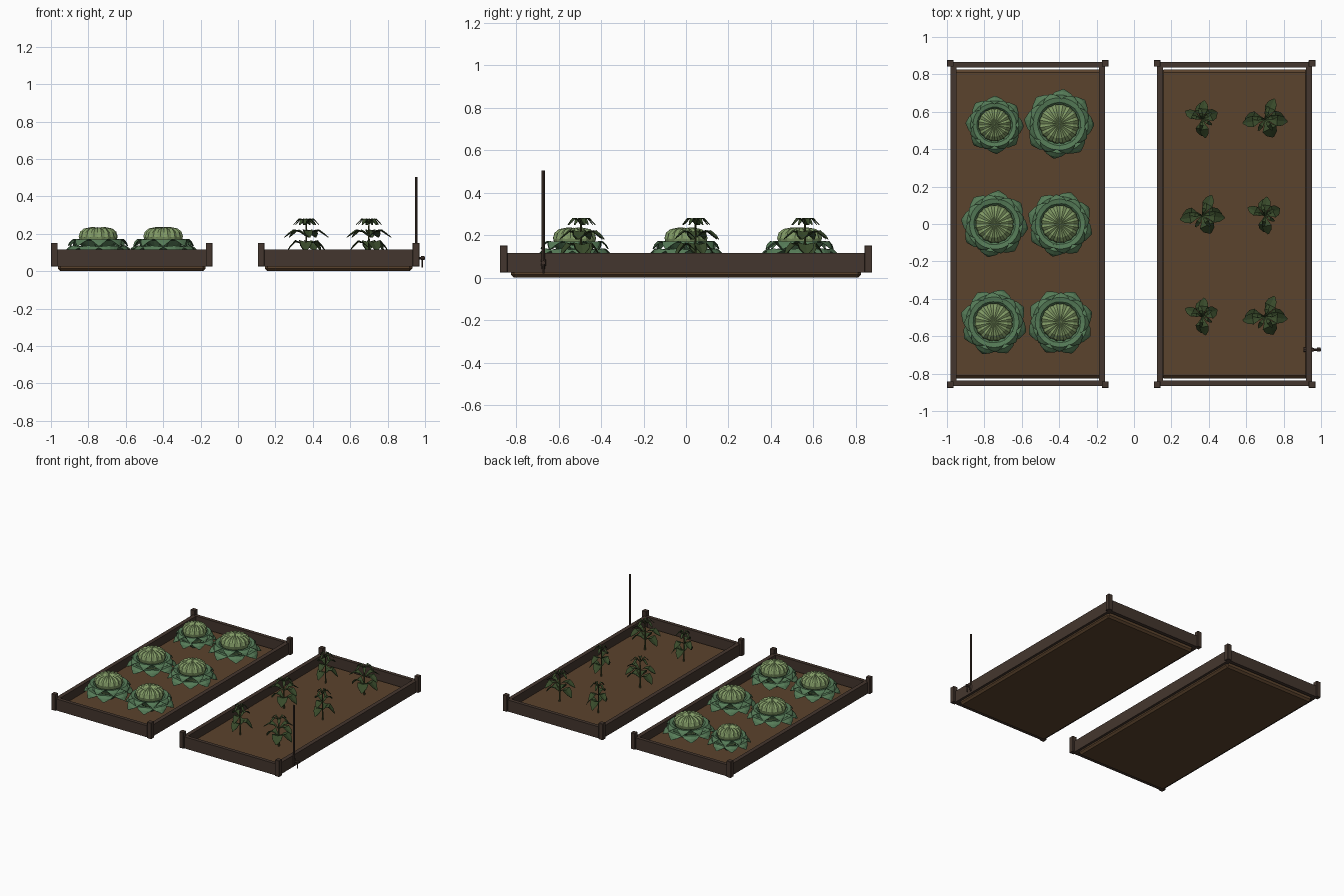
import bpy, bmesh, math, random
from mathutils import Matrix, Vector

if "Cube" in bpy.data.objects:
    bpy.data.objects.remove(bpy.data.objects["Cube"])

random.seed(4)
SOIL_TOP = 0.05


def material(name, rgb):
    m = bpy.data.materials.new(name)
    lin = [((c / 255 + 0.055) / 1.055) ** 2.4 for c in rgb]
    m.diffuse_color = (*lin, 1)
    m.use_nodes = True
    m.node_tree.nodes["Principled BSDF"].inputs["Base Color"].default_value = m.diffuse_color
    return m


WOOD = material("dark wood", (68, 54, 46))
SOIL = material("brown soil", (91, 67, 45))
LEAF = material("cabbage leaf green", (86, 124, 88))
HEAD = material("cabbage heart green", (130, 155, 102))
PEPPER = material("dark leaf green", (56, 74, 42))
STEM = material("olive stem", (70, 76, 42))
METAL = material("dark pipe", (66, 52, 44))


def finish(bm, name, mats, loc=(0, 0, 0)):
    me = bpy.data.meshes.new(name)
    bm.to_mesh(me)
    bm.free()
    for m in mats:
        me.materials.append(m)
    ob = bpy.data.objects.new(name, me)
    ob.location = loc
    bpy.context.collection.objects.link(ob)
    return ob


def box(name, lo, hi, mat, bevel=0.0):
    bm = bmesh.new()
    lo, hi = Vector(lo), Vector(hi)
    bmesh.ops.create_cube(bm, size=1, matrix=Matrix.Translation((lo + hi) / 2)
                          @ Matrix.Diagonal((*(hi - lo), 1)))
    if bevel:
        bmesh.ops.bevel(bm, geom=bm.edges[:], offset=bevel, segments=1, affect='EDGES')
    return finish(bm, name, [mat])


def rod(bm, a, b, r, sides=8, r2=None, mat=0):
    a, b = Vector(a), Vector(b)
    rot = (b - a).to_track_quat('Z', 'Y').to_matrix().to_4x4()
    res = bmesh.ops.create_cone(bm, cap_ends=True, segments=sides, radius1=r,
                                radius2=r if r2 is None else r2, depth=(b - a).length,
                                matrix=Matrix.Translation((a + b) / 2) @ rot)
    for f in {f for v in res["verts"] for f in v.link_faces}:
        f.material_index = mat


def leaf(bm, spine, angle, cup=0.0, sweep=0.0, mat=0):
    """Sheet leaf: spine of (reach, height, half width), turned about z."""
    rot = Matrix.Rotation(angle, 3, 'Z')
    rows = []
    for r, z, w in spine:
        rows.append([bm.verts.new(rot @ Vector((r - sweep * v * v * w, v * w, z + cup * abs(v) * w)))
                     for v in (-1, -0.5, 0, 0.5, 1)])
    for p, q in zip(rows, rows[1:]):
        for i in range(4):
            f = bm.faces.new((p[i], q[i], q[i + 1], p[i + 1]))
            f.material_index = mat


def thicken(ob, t):
    mod = ob.modifiers.new("thickness", 'SOLIDIFY')
    mod.thickness = t
    mod.offset = 0


# Raised beds: soil slab, four boards, four corner posts
for side, cx in (("left", -0.568), ("right", 0.538)):
    box(f"{side}_soil", (cx - 0.394, -0.825, 0), (cx + 0.394, 0.825, SOIL_TOP), SOIL, 0.014)
    for s, n in ((-1, "a"), (1, "b")):
        x, y = cx + s * 0.398, s * 0.852
        box(f"{side}_long_board_{n}", (x - 0.016, -0.86, 0.025), (x + 0.016, 0.86, 0.115), WOOD)
        box(f"{side}_end_board_{n}", (cx - 0.41, y - 0.014, 0.025), (cx + 0.41, y + 0.014, 0.115), WOOD)
        for t in (-1, 1):
            px, py = cx + s * 0.414, t * 0.859
            box(f"{side}_post_{n}{t}", (px - 0.018, py - 0.018, 0.025),
                (px + 0.018, py + 0.018, 0.152), WOOD, 0.002)


# Cabbages: ribbed flattened heart with two rings of drooping leaves
def cabbage(name, x, y, size, turn):
    bm = bmesh.new()
    n = 32
    rings = []
    for r, z in ((0.07, 0.06), (0.1, 0.11), (0.108, 0.137), (0.1, 0.162), (0.078, 0.179), (0.04, 0.186)):
        ring = []
        for i in range(n):
            k = 1 if i % 2 else 0.95
            a = math.tau * i / n
            ring.append(bm.verts.new((r * k * math.cos(a), r * k * math.sin(a), z - (1 - k) * 0.1)))
        rings.append(ring)
    for p, q in zip(rings, rings[1:]):
        for i in range(n):
            j = (i + 1) % n
            bm.faces.new((p[i], p[j], q[j], q[i]))
    top = bm.verts.new((0, 0, 0.185))
    for i in range(n):
        bm.faces.new((rings[-1][i], rings[-1][(i + 1) % n], top))
    head = finish(bm, name + "_heart", [HEAD], (x, y, SOIL_TOP))

    bm = bmesh.new()
    outer = [(0.02, 0.0, 0.02), (0.08, 0.045, 0.055), (0.125, 0.082, 0.068),
             (0.155, 0.086, 0.064), (0.174, 0.07, 0.045), (0.186, 0.046, 0.006)]
    inner = [(0.03, 0.02, 0.025), (0.085, 0.085, 0.05), (0.115, 0.115, 0.056),
             (0.14, 0.119, 0.05), (0.157, 0.104, 0.03), (0.166, 0.085, 0.004)]
    for i in range(8):
        a = math.tau * i / 8 + turn
        leaf(bm, outer, a + random.uniform(-.08, .08), -0.1, 0.2)
        leaf(bm, inner, a + math.pi / 8, 0.04, 0.2)
    leaves = finish(bm, name + "_leaves", [LEAF], (x, y, SOIL_TOP))
    thicken(leaves, 0.003)
    for ob in (head, leaves):
        ob.scale = (size, size, 0.9 + 0.1 * size)


for i, (x, y, s) in enumerate(((-0.745, 0.53, 0.83), (-0.40, 0.535, 1.0), (-0.745, 0, 0.96),
                               (-0.395, 0, 0.95), (-0.75, -0.525, 0.96), (-0.395, -0.525, 0.95))):
    cabbage(f"cabbage_{i + 1}", x, y, s, i * 0.7)


# Young pepper plants: stem with three tiers of arching leaves
def pepper(name, x, y, size, turn):
    bm = bmesh.new()
    rod(bm, (0, 0, -0.01), (0, 0, 0.225), 0.006, 6, 0.003, 1)

    def tier(angles, z, reach, width, drop):
        for deg in angles:
            a = math.radians(deg)
            spine = [(0.0, z - 0.02, 0.002), (reach * 0.3, z + 0.005, width * 0.5),
                     (reach * 0.55, z + 0.01, width), (reach * 0.8, z - drop * 0.4, width * 0.8),
                     (reach, z - drop, 0.004)]
            leaf(bm, spine, a, 0.25)
    tier((5, 178, 295), 0.095, 0.105, 0.04, 0.04)
    tier((-6, 65, 190), 0.155, 0.12, 0.03, 0.025)
    tier((15, 75, 172, 240, 305), 0.218, 0.07, 0.012, 0.02)
    ob = finish(bm, name, [PEPPER, STEM], (x, y, SOIL_TOP))
    ob.rotation_euler.z = turn
    ob.scale = (size, size, 1)
    thicken(ob, 0.002)


for row, y in enumerate((0.56, 0.045, -0.495)):
    for col, x in enumerate((0.365, 0.70)):
        big = (row + col) % 2
        pepper(f"pepper_plant_{row}_{col}", x, y, 1.0 if big else 0.84, 0 if big else math.pi / 2)

# Upright water pipe with a board clamp and a small tap
bm = bmesh.new()
P = -0.672
rod(bm, (0.953, P, 0.04), (0.953, P, 0.505), 0.0075)
rod(bm, (0.953, P, 0.055), (0.953, P, 0.085), 0.012)
rod(bm, (0.905, P, 0.07), (0.935, P, 0.07), 0.012)
rod(bm, (0.93, P, 0.07), (1.0, P, 0.07), 0.007)
rod(bm, (0.978, P, 0.07), (0.997, P, 0.07), 0.011)
rod(bm, (0.985, P, 0.02), (0.985, P, 0.07), 0.005)
finish(bm, "water_pipe", [METAL])
